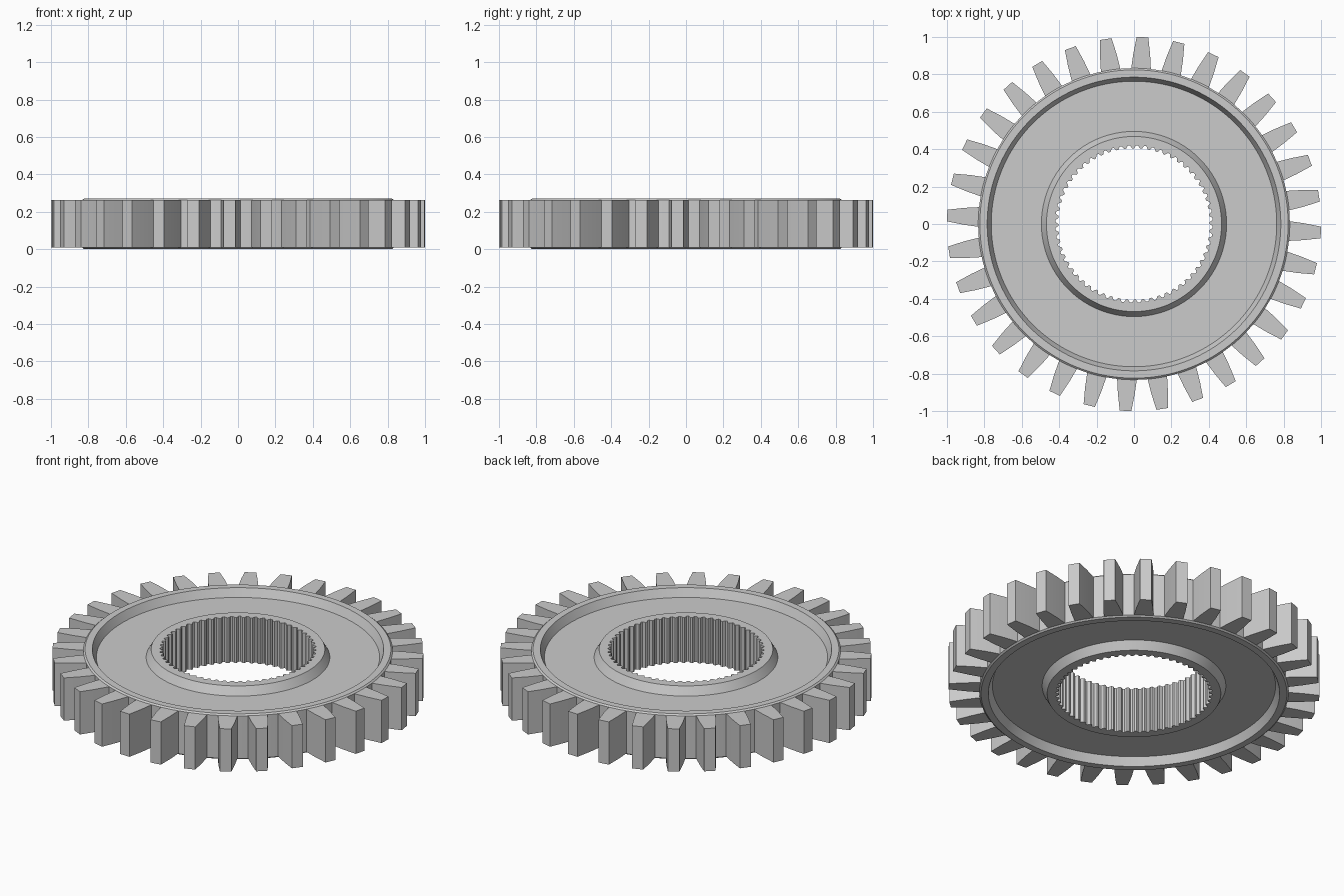
import bpy, bmesh, math

cube = bpy.data.objects.get("Cube")
if cube:
    bpy.data.objects.remove(cube, do_unlink=True)

TEETH, SPLINES = 32, 60
HEIGHT = 0.27

steel = bpy.data.materials.new("light grey steel")
steel.use_nodes = True
grey = (0.6, 0.6, 0.6, 1)
steel.diffuse_color = grey
steel.node_tree.nodes["Principled BSDF"].inputs["Base Color"].default_value = grey


def finish(bm, name):
    """Turn a bmesh into a shaded, coloured object."""
    bmesh.ops.recalc_face_normals(bm, faces=bm.faces[:])
    mesh = bpy.data.meshes.new(name)
    bm.to_mesh(mesh)
    bm.free()
    mesh.materials.append(steel)
    obj = bpy.data.objects.new(name, mesh)
    bpy.context.collection.objects.link(obj)
    bpy.ops.object.select_all(action='DESELECT')
    obj.select_set(True)
    bpy.context.view_layer.objects.active = obj
    bpy.ops.object.shade_smooth_by_angle(angle=math.radians(25))
    return obj


def polar(r, a, z):
    return (r * math.cos(a), r * math.sin(a), z)


# Gear body: dished profile on both sides, closed through a splined bore
BORE = 0.0   # marks the splined radius
upper = [(BORE, 0.27), (0.468, 0.27), (0.495, 0.222), (0.763, 0.222),
         (0.785, 0.27), (0.824, 0.27), (0.833, 0.262)]
profile = upper + [(r, HEIGHT - z) for r, z in reversed(upper)]
count = SPLINES * 4
bm = bmesh.new()
rings = []
for r, z in profile:
    ring = []
    for i in range(count):
        radius = r if r else (0.405 if i % 4 < 2 else 0.421)
        ring.append(bm.verts.new(polar(radius, math.tau * i / count, z)))
    rings.append(ring)
for a, b in zip(rings, rings[1:] + rings[:1]):
    for i in range(count):
        j = (i + 1) % count
        bm.faces.new((a[i], a[j], b[j], b[i]))
finish(bm, "gear_body")

# Outer teeth: tapered outline (radius, half width), extruded upward
flank = [(0.815, 0.054), (0.91, 0.045), (1.0, 0.031)]
outline = flank + [(r, -w) for r, w in reversed(flank)]
bm = bmesh.new()
for k in range(TEETH):
    turn = math.tau * k / TEETH - math.radians(2.6)
    c, s = math.cos(turn), math.sin(turn)
    low, high = [[bm.verts.new((r * c - w * s, r * s + w * c, z)) for r, w in outline]
                 for z in (0.008, HEIGHT - 0.008)]
    bm.faces.new(low)
    bm.faces.new(high)
    for i in range(len(low)):
        j = (i + 1) % len(low)
        bm.faces.new((low[i], low[j], high[j], high[i]))
finish(bm, "outer_teeth")
